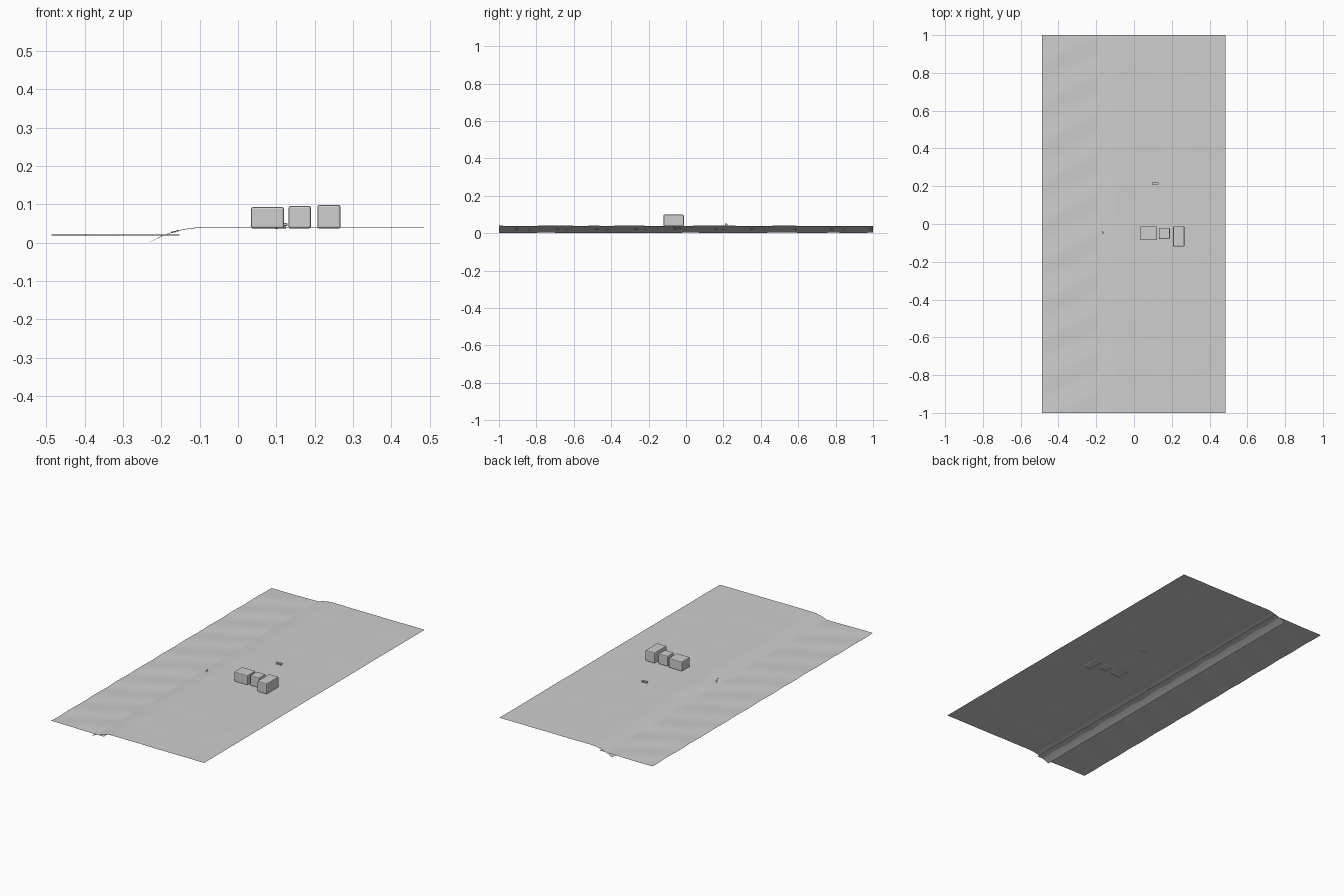
import bpy, bmesh, math
from mathutils import Vector, noise

if "Cube" in bpy.data.objects:
    bpy.data.objects.remove(bpy.data.objects["Cube"], do_unlink=True)

grey = bpy.data.materials.new("plain grey")
grey.use_nodes = True
grey.diffuse_color = (0.62, 0.62, 0.62, 1)
grey.node_tree.nodes["Principled BSDF"].inputs["Base Color"].default_value = (0.62, 0.62, 0.62, 1)


def finish(name, bm, smooth=False):
    mesh = bpy.data.meshes.new(name)
    bm.to_mesh(mesh)
    bm.free()
    mesh.materials.append(grey)
    for p in mesh.polygons:
        p.use_smooth = smooth
    ob = bpy.data.objects.new(name, mesh)
    bpy.context.collection.objects.link(ob)
    return ob


def sheet(name, x0, x1, nx, ny, height):
    """Thin open surface whose height is a function of x and y."""
    bm = bmesh.new()
    bmesh.ops.create_grid(bm, x_segments=nx, y_segments=ny, size=1)
    for v in bm.verts:
        v.co.x = x0 + (v.co.x + 1) / 2 * (x1 - x0)
        v.co.z = height(v.co.x, v.co.y)
    return finish(name, bm, True)


def box(name, lo, hi, bevel=0):
    bm = bmesh.new()
    bmesh.ops.create_cube(bm, size=1)
    lo, hi = Vector(lo), Vector(hi)
    for v in bm.verts:
        v.co = (lo + hi) / 2 + v.co * (hi - lo)
    if bevel:
        bmesh.ops.bevel(bm, geom=bm.edges[:], offset=bevel, segments=2,
                        profile=0.5, affect='EDGES')
    return finish(name, bm)


def tunnel(centre, width, height, length, axis):
    """Elliptical cutter running along x or y."""
    bm = bmesh.new()
    bmesh.ops.create_cone(bm, cap_ends=True, segments=20, radius1=1, radius2=1, depth=1)
    for v in bm.verts:
        x, y, z = v.co
        along, across = z * length, x * width
        offset = (along, across, y * height) if axis == 'x' else (across, along, y * height)
        v.co = Vector(centre) + Vector(offset)
    bmesh.ops.recalc_face_normals(bm, faces=bm.faces[:])
    return finish("cutter", bm)


def cut(ob, cutter):
    mod = ob.modifiers.new("opening", 'BOOLEAN')
    mod.operation = 'DIFFERENCE'
    mod.solver = 'EXACT'
    mod.object = cutter
    bpy.context.view_layer.objects.active = ob
    bpy.ops.object.modifier_apply(modifier=mod.name)
    bpy.data.objects.remove(cutter, do_unlink=True)


# Shore: a flat plateau curving down to a lip below the water
def shore_height(x, y):
    t = max(0, min(1, (-0.1 - x) / 0.13))
    bumps = noise.noise(Vector((x * 7, y * 6, 0.3)))
    return 0.039 - 0.037 * t ** 1.9 + 0.0014 * bumps * (1 - 0.5 * t)


# Water: low slanted ripples
def water_height(x, y):
    wave = math.sin(2 * math.pi * (y / 0.21 - x * 2.4))
    swell = noise.noise(Vector((x * 5, y * 4, 2)))
    return 0.02 + 0.0012 * wave + 0.0006 * swell


sheet("shore", -0.23, 0.485, 48, 100, shore_height)
sheet("water", -0.487, -0.152, 24, 120, water_height)

# Hollow huts: x range, y range and roof height
ground = 0.037
wall = 0.007
huts = [("wide_hut", 0.034, 0.12, -0.086, -0.012, 0.093),
        ("small_hut", 0.132, 0.19, -0.08, -0.02, 0.096),
        ("long_hut", 0.207, 0.267, -0.12, -0.012, 0.099)]
for name, x0, x1, y0, y1, top in huts:
    hut = box(name, (x0, y0, ground), (x1, y1, top), 0.005)
    cut(hut, box("cutter", (x0 + wall, y0 + wall, 0), (x1 - wall, y1 - wall, top - wall)))
    # Arched doorway at the back
    middle = (x0 + x1) / 2
    cut(hut, tunnel((middle, y1, ground), 0.019, 0.036, 0.04, 'y'))
    # Rounded window in the outer side wall
    if name == "long_hut":
        cut(hut, tunnel((x1, -0.055, 0.069), 0.015, 0.013, 0.04, 'x'))

# Small bench behind the huts
box("bench_seat", (0.094, 0.208, 0.044), (0.129, 0.221, 0.051), 0.002)
for x in (0.098, 0.119):
    box("bench_leg", (x, 0.21, 0.036), (x + 0.006, 0.219, 0.046))

# Pebbles at the water line
for x, y in ((-0.172, -0.03), (-0.165, -0.045), (-0.158, -0.062)):
    z = shore_height(x, y)
    box("pebble", (x - 0.003, y - 0.004, z - 0.002), (x + 0.003, y + 0.004, z + 0.002), 0.001)
